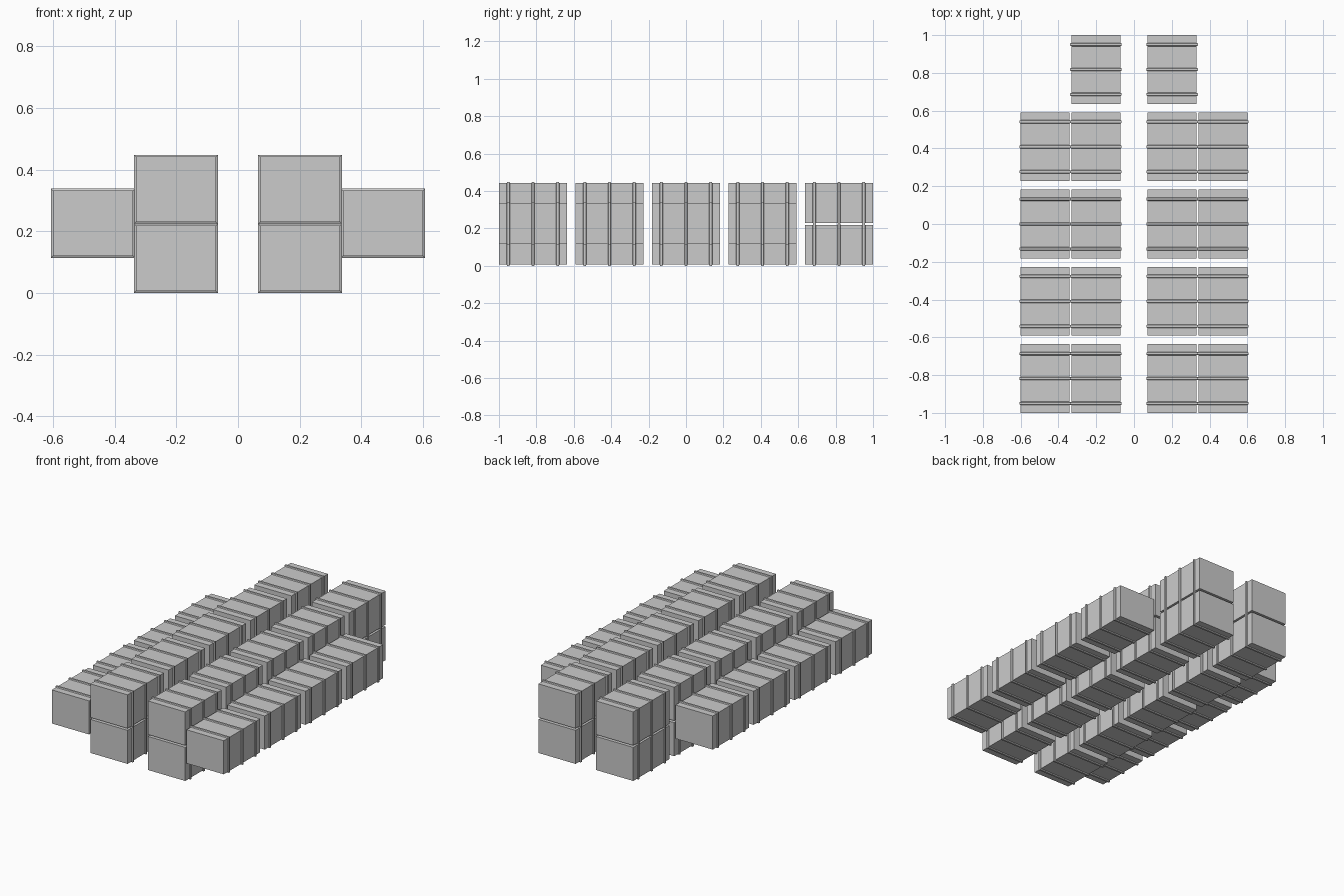
import bpy, bmesh

if "Cube" in bpy.data.objects:
    bpy.data.objects.remove(bpy.data.objects["Cube"])

W, L, H = 0.26, 0.364, 0.212      # crate body size
T = 0.006                         # strap thickness
PITCH = 0.409                     # spacing of rows along y


def loft(name, stations, capped):
    """Rectangular rings (y, outward offset) bridged along y."""
    bm = bmesh.new()
    rings = []
    for y, o in stations:
        x, z = W / 2 + o, H / 2 + o
        rings.append([bm.verts.new((sx * x, y, sz * z))
                      for sx, sz in ((-1, -1), (1, -1), (1, 1), (-1, 1))])
    for a, b in zip(rings, rings[1:]):
        for i in range(4):
            j = (i + 1) % 4
            bm.faces.new((a[i], a[j], b[j], b[i]))
    if capped:
        bm.faces.new(rings[0])
        bm.faces.new(rings[-1])
    bmesh.ops.recalc_face_normals(bm, faces=bm.faces)
    mesh = bpy.data.meshes.new(name)
    bm.to_mesh(mesh)
    bm.free()
    return mesh


def place(name, mesh, loc):
    ob = bpy.data.objects.new(name, mesh)
    ob.location = loc
    bpy.context.collection.objects.link(ob)


# Shared meshes: plain crate body and bevelled strap running round it
body = loft("crate_body", [(-L / 2, 0), (L / 2, 0)], True)
strap = loft("strap", [(-0.009, 0), (-0.006, T), (0.006, T), (0.009, 0)], False)


def crate(x, y, z):
    place("crate", body, (x, y, z))
    for dy in (-0.132, 0, 0.132):
        place("crate_strap", strap, (x, y + dy, z))


# Mirrored stacks: two-high inner columns, single raised outer column
for side in (-1, 1):
    for row in range(5):
        y = (row - 2) * PITCH
        crate(side * 0.2015, y, 0.112)
        crate(side * 0.2015, y, 0.336)
        if row < 4:
            crate(side * 0.4705, y, 0.226)
